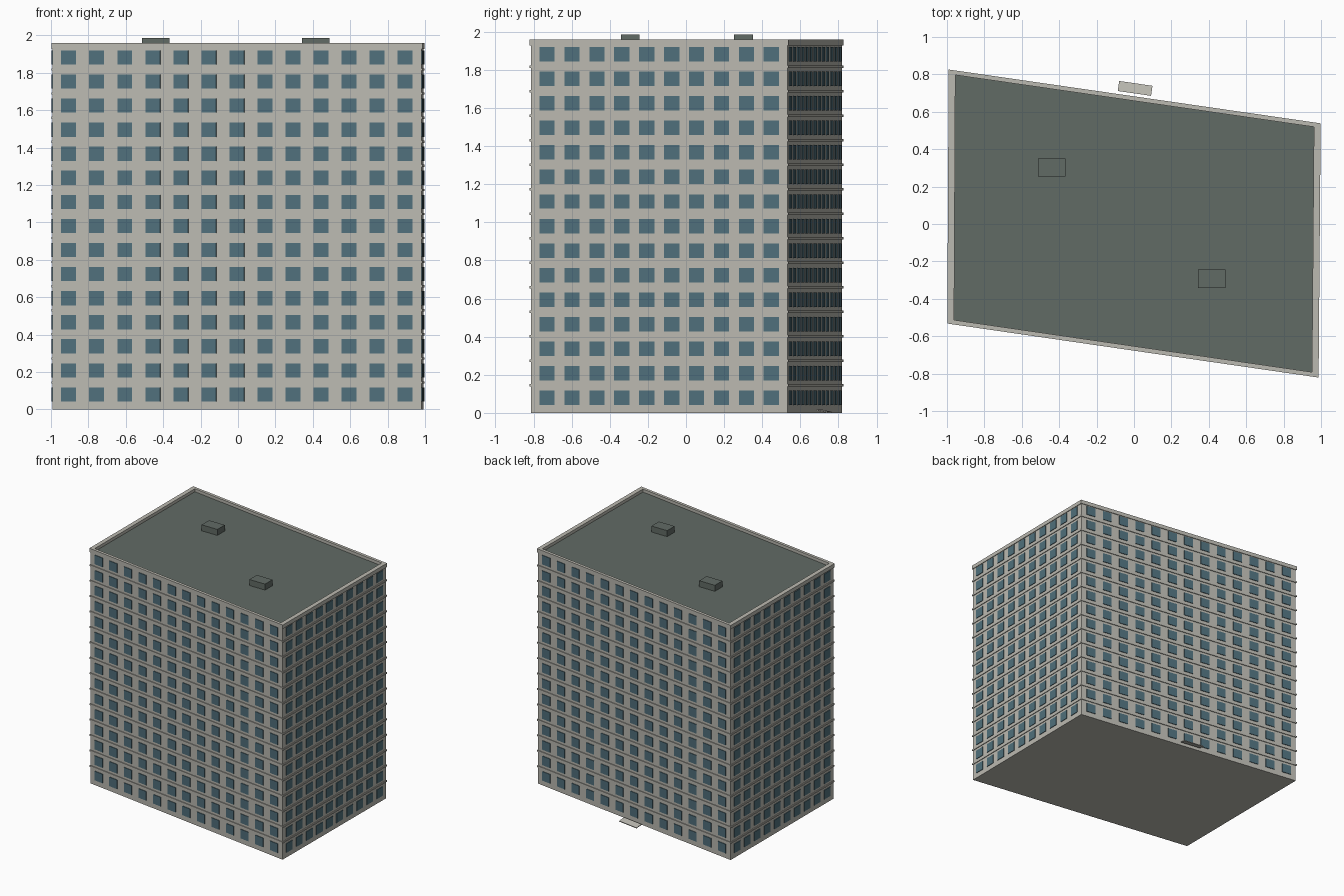
import bpy, bmesh
from mathutils import Vector

cube = bpy.data.objects.get("Cube")
if cube:
    bpy.data.objects.remove(cube, do_unlink=True)


def material(name, rgb):
    m = bpy.data.materials.new(name)
    m.use_nodes = True
    m.diffuse_color = (*rgb, 1)
    m.node_tree.nodes["Principled BSDF"].inputs["Base Color"].default_value = (*rgb, 1)
    return m


CONCRETE = material("pale concrete", (0.50, 0.49, 0.44))
GLASS = material("blue glass", (0.08, 0.16, 0.20))
ROOF = material("grey green roof", (0.12, 0.145, 0.13))

# Skewed footprint, counter-clockwise from the front right corner
FOOT = [Vector(p) for p in ((-0.992, -0.527), (0.981, -0.814), (0.992, 0.533), (-0.985, 0.819))]
FLOORS, PITCH, FIRST = 15, 0.1287, 0.08
ROOF_Z, TOP_Z = 1.935, 1.96


def outward(i):
    d = (FOOT[(i + 1) % 4] - FOOT[i]).normalized()
    return Vector((d.y, -d.x))


def offset(front, side):
    """Footprint moved outward by separate amounts on long and short walls."""
    out = []
    for i, p in enumerate(FOOT):
        a, b = outward(i - 1), outward(i)
        da, db = (side, front) if i % 2 == 0 else (front, side)
        det = a.x * b.y - a.y * b.x
        out.append(p + Vector((da * b.y - db * a.y, a.x * db - b.x * da)) / det)
    return out


def finish(name, bm, mat):
    bmesh.ops.recalc_face_normals(bm, faces=bm.faces)
    me = bpy.data.meshes.new(name)
    bm.to_mesh(me)
    bm.free()
    me.materials.append(mat)
    ob = bpy.data.objects.new(name, me)
    bpy.context.collection.objects.link(ob)
    return ob


def prism(bm, pts, z0, z1):
    lo = [bm.verts.new((p.x, p.y, z0)) for p in pts]
    hi = [bm.verts.new((p.x, p.y, z1)) for p in pts]
    bm.faces.new(lo[::-1])
    bm.faces.new(hi)
    for i in range(len(pts)):
        j = (i + 1) % len(pts)
        bm.faces.new((lo[i], lo[j], hi[j], hi[i]))


def ring(bm, outer, inner, z0, z1):
    loops = [[bm.verts.new((p.x, p.y, z)) for p in pts]
             for pts, z in ((outer, z0), (outer, z1), (inner, z1), (inner, z0))]
    for k in range(4):
        a, b = loops[k], loops[(k + 1) % 4]
        for i in range(4):
            j = (i + 1) % 4
            bm.faces.new((a[i], a[j], b[j], b[i]))


# Main block and roof surface
bm = bmesh.new()
prism(bm, FOOT, 0, ROOF_Z - 0.005)
finish("main_block", bm, CONCRETE)
bm = bmesh.new()
prism(bm, offset(-0.01, -0.01), ROOF_Z - 0.008, ROOF_Z)
finish("roof_deck", bm, ROOF)

# Parapet
bm = bmesh.new()
ring(bm, offset(0.006, 0.006), offset(-0.018, -0.03), ROOF_Z - 0.007, TOP_Z)
finish("parapet", bm, CONCRETE)

# Thin ledge below each upper floor
bm = bmesh.new()
for k in range(1, FLOORS):
    z = FIRST + (k - 0.5) * PITCH
    ring(bm, offset(0.006, 0.006), offset(-0.004, -0.004), z - 0.006, z + 0.006)
finish("floor_ledges", bm, CONCRETE)

# Shallow window plates on all four walls
bm = bmesh.new()
for i in range(4):
    a, b = FOOT[i], FOOT[(i + 1) % 4]
    along, n = (b - a).normalized(), outward(i)
    count, margin = (13, 0.088) if i % 2 == 0 else (10, 0.085)
    length = (b - a).length
    step = (length - 2 * margin) / (count - 1)
    for c in range(count):
        mid = a + along * (margin + c * step)
        l, r = mid - along * 0.04, mid + along * 0.04
        for f in range(FLOORS):
            z = FIRST + f * PITCH
            prism(bm, [l - n * 0.002, l + n * 0.005, r + n * 0.005, r - n * 0.002],
                  z - 0.038, z + 0.038)
finish("windows", bm, GLASS)

# Roof housings
for name, x, y in (("roof_housing_back", -0.44, 0.302), ("roof_housing_front", 0.416, -0.292)):
    bm = bmesh.new()
    w, d = 0.0725, 0.049
    prism(bm, [Vector((x + sx * w, y + sy * d)) for sx, sy in ((-1, -1), (1, -1), (1, 1), (-1, 1))],
          ROOF_Z - 0.003, 1.985)
    finish(name, bm, ROOF)

# Sloping entrance slab behind the back wall
bm = bmesh.new()
along, n = (FOOT[2] - FOOT[3]).normalized(), outward(2)
centre = Vector((0.006, 0.725))
prism(bm, [centre + along * s * 0.09 + n * t * 0.027
           for s, t in ((-1, -1), (1, -1), (1, 1), (-1, 1))], 0, 0.006)
for v in bm.verts:
    if (v.co.xy - centre).dot(n) < 0:
        v.co.z += 0.012
finish("entrance_slab", bm, CONCRETE)
